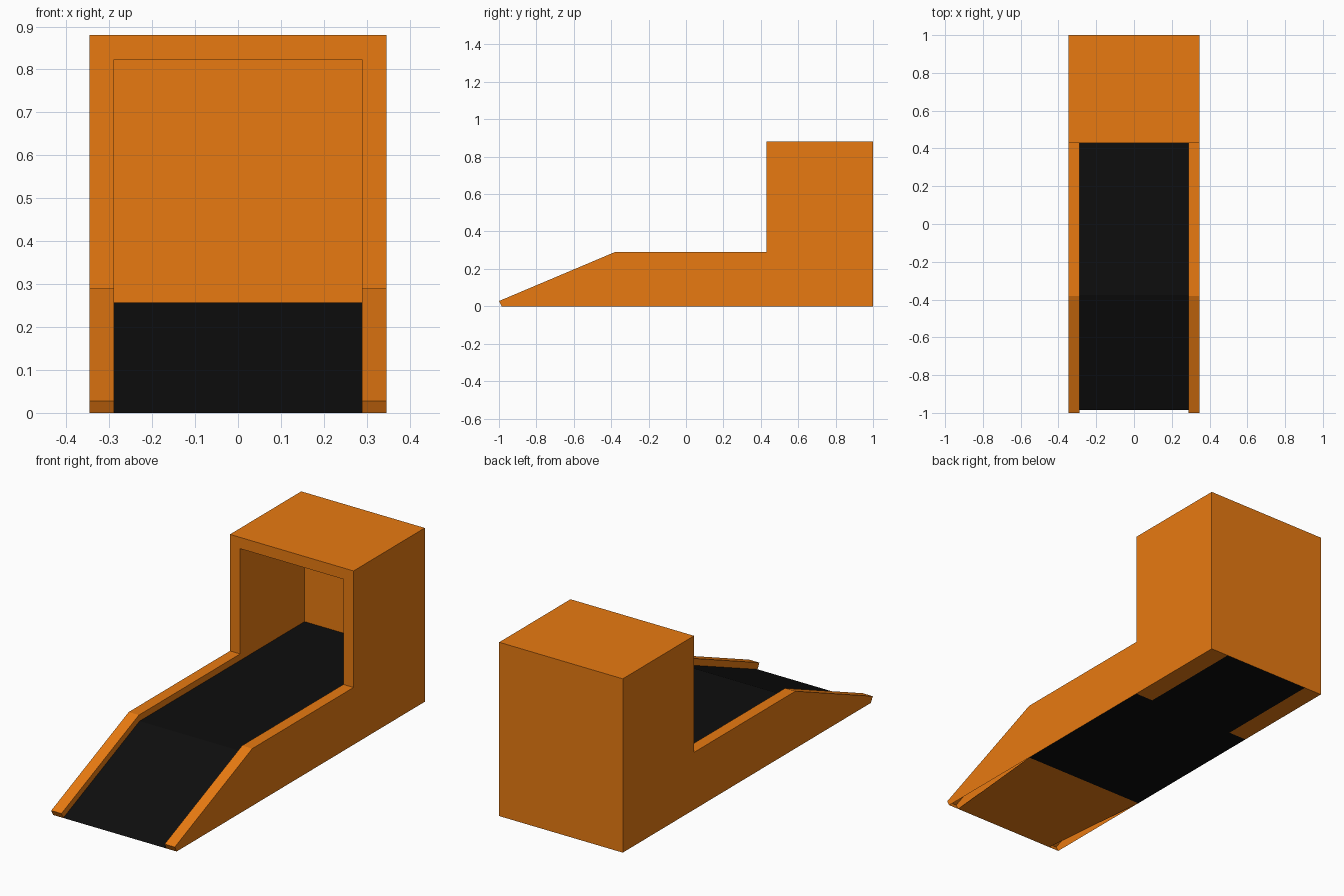
import bpy, bmesh
from mathutils import Vector

if "Cube" in bpy.data.objects:
    bpy.data.objects.remove(bpy.data.objects["Cube"])

W, IN = 0.346, 0.289           # outer and inner half widths
RAIL, FLOOR = 0.29, 0.257      # rail top and belt heights
TOP, CEIL = 0.88, 0.823        # roof and ceiling heights
FRONT, BACK_IN = 0.43, 0.945   # box front and inner back wall
BEND, TIP = -0.38, -0.985      # ramp bend and ramp foot


def material(name, color):
    m = bpy.data.materials.new(name)
    m.diffuse_color = color
    m.use_nodes = True
    m.node_tree.nodes["Principled BSDF"].inputs["Base Color"].default_value = m.diffuse_color
    return m


def shell(name, faces, mat):
    """Right half from (points, outward direction) pairs, mirrored across x."""
    bm = bmesh.new()
    for pts, out in faces:
        f = bm.faces.new([bm.verts.new(p) for p in pts])
        f.normal_update()
        if f.normal.dot(Vector(out)) < 0:
            f.normal_flip()
    bmesh.ops.remove_doubles(bm, verts=bm.verts, dist=1e-5)
    me = bpy.data.meshes.new(name)
    bm.to_mesh(me)
    bm.free()
    me.materials.append(mat)
    ob = bpy.data.objects.new(name, me)
    bpy.context.collection.objects.link(ob)
    mod = ob.modifiers.new("Mirror", 'MIRROR')
    mod.use_clip = True


def side(x, profile):
    return [(x, y, z) for y, z in profile]


def strip(x0, x1, a, b):
    """Quad spanning x0..x1 between two (y, z) points."""
    return [(x0, *a), (x1, *a), (x1, *b), (x0, *b)]


def upright(y, x0, x1, z0, z1):
    return strip(x0, x1, (y, z0), (y, z1))


RIGHT, LEFT, FWD, REAR, UP, DOWN = (
    (1, 0, 0), (-1, 0, 0), (0, -1, 0), (0, 1, 0), (0, 0, 1), (0, 0, -1))
tip_top, tip_low = (-1, 0.028), (TIP, 0)
bend, rail_end = (BEND, RAIL), (FRONT, RAIL)
belt_bend = (-0.375, FLOOR)

# Housing: side walls, rails, box and ramp underside
shell("ramp_housing", [
    (side(W, [tip_top, tip_low, (1, 0), (1, TOP), (FRONT, TOP), rail_end, bend]), RIGHT),
    (side(IN, [tip_top, bend, rail_end, (FRONT, 0), tip_low]), LEFT),
    (strip(IN, W, tip_low, tip_top), FWD),
    (strip(IN, W, tip_top, bend), UP),
    (strip(IN, W, bend, rail_end), UP),
    (upright(FRONT, IN, W, RAIL, TOP), FWD),
    (upright(FRONT, 0, IN, CEIL, TOP), FWD),
    (strip(0, W, (FRONT, TOP), (1, TOP)), UP),
    (upright(1, 0, W, 0, TOP), REAR),
    (side(IN, [(FRONT, FLOOR), (BACK_IN, FLOOR), (BACK_IN, CEIL), (FRONT, CEIL)]), LEFT),
    (strip(0, IN, (FRONT, CEIL), (BACK_IN, CEIL)), DOWN),
    (upright(BACK_IN, 0, IN, FLOOR, CEIL), FWD),
    (strip(0.245, W, (FRONT, 0), (1, 0)), DOWN),
    ([(0, TIP, 0), (IN, TIP, 0), (W, BEND, 0), (0, BEND, 0)], DOWN),
], material("orange", (0.81, 0.195, 0.0058, 1)))

# Belt: black deck, ramp surface and base panel
shell("belt", [
    (strip(0, IN, tip_low, belt_bend), UP),
    (strip(0, IN, belt_bend, (BACK_IN, FLOOR)), UP),
    (strip(0, W, (BEND, 0), (FRONT, 0)), DOWN),
    (strip(0, 0.245, (FRONT, 0), (1, 0)), DOWN),
], material("black", (0.0043, 0.0043, 0.0043, 1)))
